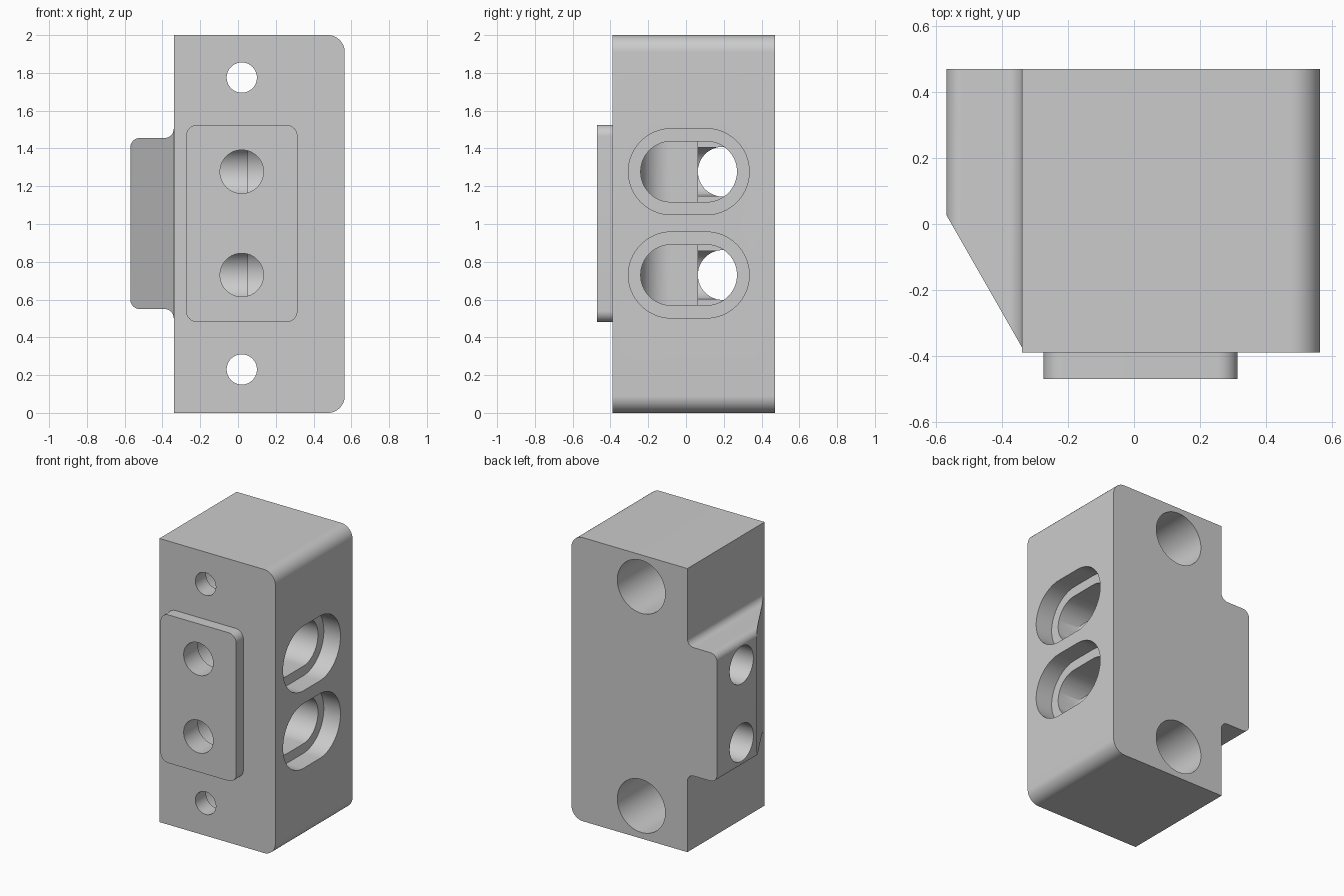
import bpy, bmesh, math
from mathutils import Vector

cube = bpy.data.objects.get("Cube")
if cube:
    bpy.data.objects.remove(cube, do_unlink=True)

grey = bpy.data.materials.new("plain_grey")
grey.use_nodes = True
COLOUR = (0.6, 0.6, 0.6, 1)
grey.diffuse_color = COLOUR
grey.node_tree.nodes["Principled BSDF"].inputs["Base Color"].default_value = COLOUR


def rounded(corners, steps=16):
    """Outline from (u, v, radius) corners, each replaced by a tangent arc."""
    pts = []
    for i, (u, v, r) in enumerate(corners):
        p = Vector((u, v))
        if r == 0:
            pts.append(p)
            continue
        a = (Vector(corners[i - 1][:2]) - p).normalized()
        b = (Vector(corners[(i + 1) % len(corners)][:2]) - p).normalized()
        half = a.angle(b) / 2
        centre = p + (a + b).normalized() * r / math.sin(half)
        start = p + a * r / math.tan(half) - centre
        end = p + b * r / math.tan(half) - centre
        sweep = start.angle_signed(end)
        for k in range(steps + 1):
            t = -sweep * k / steps
            c, s = math.cos(t), math.sin(t)
            pts.append(centre + Vector((start.x * c - start.y * s,
                                        start.x * s + start.y * c)))
    return [p for i, p in enumerate(pts) if (p - pts[i - 1]).length > 1e-4]


def box(u0, u1, v0, v1, r=0):
    return rounded([(u0, v0, r), (u1, v0, r), (u1, v1, r), (u0, v1, r)])


def circle(u, v, r):
    return box(u - r, u + r, v - r, v + r, r)


def prism(name, outline, axis, lo, hi):
    """Closed extrusion of a flat outline along an axis; outline keeps xyz order."""
    def place(p, d):
        c = [p.x, p.y]
        c.insert("xyz".index(axis), d)
        return c
    bm = bmesh.new()
    low = [bm.verts.new(place(p, lo)) for p in outline]
    high = [bm.verts.new(place(p, hi)) for p in outline]
    bm.faces.new(low[::-1])
    bm.faces.new(high)
    for i in range(len(low)):
        bm.faces.new((low[i - 1], low[i], high[i], high[i - 1]))
    bmesh.ops.recalc_face_normals(bm, faces=bm.faces)
    if bm.calc_volume(signed=True) < 0:
        bmesh.ops.reverse_faces(bm, faces=bm.faces)
    mesh = bpy.data.meshes.new(name)
    bm.to_mesh(mesh)
    bm.free()
    mesh.materials.append(grey)
    obj = bpy.data.objects.new(name, mesh)
    bpy.context.collection.objects.link(obj)
    return obj


def cut(obj, cutters):
    for c in cutters:
        m = obj.modifiers.new("cut", 'BOOLEAN')
        m.operation, m.solver, m.object = 'DIFFERENCE', 'MANIFOLD', c
    deps = bpy.context.evaluated_depsgraph_get()
    mesh = bpy.data.meshes.new_from_object(obj.evaluated_get(deps))
    obj.modifiers.clear()
    obj.data = mesh


# Main block with rounded outer corners
R = 0.09
body = prism("main_block", rounded([(-0.34, 0, 0), (0.565, 0, R),
                                    (0.565, 2, R), (-0.34, 2, 0)]), "y", -0.39, 0.47)
# Raised plate on the front
pad = prism("front_plate", box(-0.275, 0.315, 0.48, 1.525, 0.06), "y", -0.47, -0.39)
# Side lug with filleted root and rounded edges
F = 0.05
lug = prism("side_lug", rounded([
    (-0.34, 0.5, 0), (-0.34, 0.55, F), (-0.57, 0.55, F),
    (-0.57, 1.455, F), (-0.34, 1.455, F), (-0.34, 1.505, 0)]), "y", -0.39, 0.47)

# Sloping front of the lug
slope = prism("slope_cutter", [Vector(p) for p in (
    (-0.3, -0.445), (-0.6, 0.08), (-0.8, 0.08), (-0.8, -0.6), (-0.3, -0.6))], "z", 0.3, 1.7)

# Counterbored mounting holes
mounts = []
for z in (0.23, 1.775):
    mounts.append(prism("screw_cutter", circle(0.02, z, 0.08), "y", -0.6, 0))
    mounts.append(prism("bore_cutter", circle(0.02, z, 0.187), "y", -0.27, 0.6))

# Stepped side slots, lug holes and front holes
fronts, sides, slots = [], [], []
for z in (0.73, 1.277):
    fronts.append(prism("front_hole_cutter", circle(0.02, z, 0.115), "y", -0.6, -0.28))
    sides.append(prism("lug_hole_cutter", circle(0.195, z, 0.132), "x", -0.7, 0.05))
    slots.append(prism("channel_cutter", circle(0.02, z, 0.13), "y", -0.31, 0.195))
    slots.append(prism("recess_cutter", box(-0.305, 0.335, z - 0.228, z + 0.228, 0.228),
                       "x", 0.435, 0.7))
    slot = prism("slot_cutter", box(-0.24, 0.27, z - 0.16, z + 0.16, 0.16), "x", 0.045, 0.5)
    # Raised floor with a curved front end
    step = prism("step_cutter", rounded([
        (0, -0.3, 0), (0.6, -0.3, 0), (0.6, -0.241, 0),
        (0.17, -0.241, 0.16), (0.17, 0.063, 0), (0, 0.063, 0)]), "z", z - 0.3, z + 0.3)
    cut(slot, [step])
    bpy.data.objects.remove(step, do_unlink=True)
    slots.append(slot)

cut(body, mounts + fronts + slots + sides)
cut(pad, fronts)
cut(lug, [slope] + sides)
for c in mounts + fronts + slots + sides + [slope]:
    bpy.data.objects.remove(c, do_unlink=True)

bpy.ops.object.select_all(action='DESELECT')
for o in (body, pad, lug):
    o.select_set(True)
bpy.context.view_layer.objects.active = body
bpy.ops.object.shade_smooth_by_angle(angle=math.radians(30))
